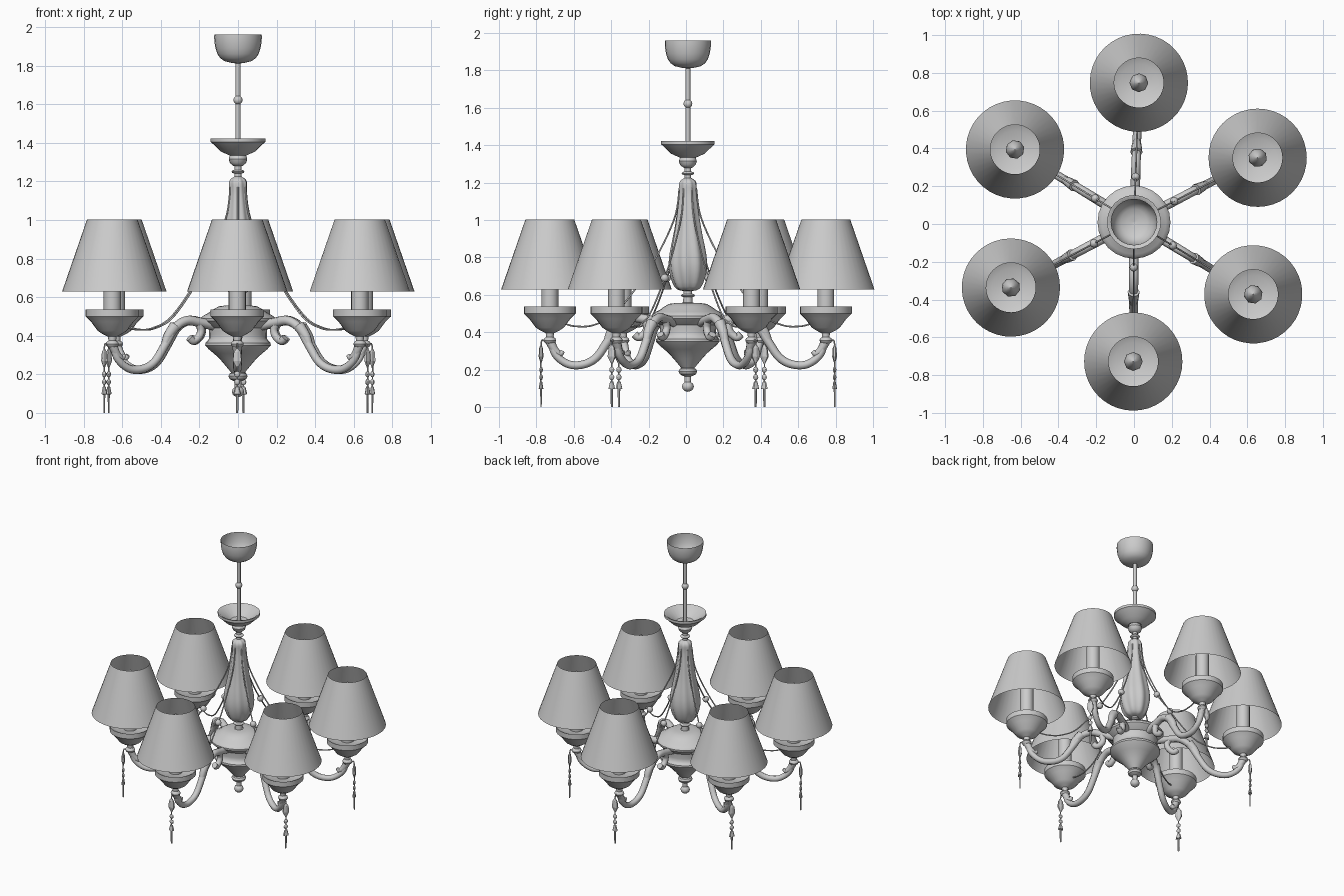
import bpy, math
from mathutils import Matrix, Vector

if "Cube" in bpy.data.objects:
    bpy.data.objects.remove(bpy.data.objects["Cube"])

CENTRE = Vector((0, 0.01, 0))
R = 0.738   # distance of every lamp from the column
DROP = 0.785  # distance of every crystal drop


def smooth_path(pts, steps):
    """Catmull-Rom points through a short list of control points."""
    p = [Vector(q) for q in pts]
    p = [p[0]] + p + [p[-1]]
    out = []
    for a, b, c, d in zip(p, p[1:], p[2:], p[3:]):
        for i in range(steps):
            t = i / steps
            out.append(b + (c - a) * t / 2 + (a * 2 - b * 5 + c * 4 - d) * t * t / 2
                       + (b * 3 - a - c * 3 + d) * t ** 3 / 2)
    return out + [p[-1]]


def lathe(name, profile, seg=24, x=0, squash=1, steps=1, lobes=0, angle=35):
    """Surface of revolution around the vertical line at local x, optionally fluted."""
    verts, faces = [], []
    pts = smooth_path(profile, steps)
    for k, (r, z) in enumerate(pts):
        for i in range(seg):
            a = math.tau * i / seg
            q = max(r, 0.0005)
            if lobes:
                q *= 1 + 0.05 * math.cos(lobes * a + 5 * k / len(pts))
            verts.append((x + squash * q * math.cos(a), q * math.sin(a), z))
    for k in range(len(pts) - 1):
        for i in range(seg):
            j = (i + 1) % seg
            faces.append((k * seg + i, k * seg + j, k * seg + seg + j, k * seg + seg + i))
    me = bpy.data.meshes.new(name)
    me.from_pydata(verts, [], faces)
    me.shade_smooth()
    me.set_sharp_from_angle(angle=math.radians(angle))
    return me


def bead(name, r, z, x=0, h=None, seg=12, squash=1):
    """Rounded bead of radius r and half height h."""
    h = h or r
    arc = [math.pi * i / 6 for i in range(7)]
    return lathe(name, [(r * math.sin(t), z - h * math.cos(t)) for t in arc], seg, x, squash)


def tube(name, points, depth, taper=1):
    """Round tube in the local xz plane, tapering to its end."""
    cu = bpy.data.curves.new(name, 'CURVE')
    cu.dimensions = '3D'
    cu.bevel_depth = depth
    cu.bevel_resolution = 2
    cu.use_fill_caps = True
    path = smooth_path(points, 6)
    sp = cu.splines.new('POLY')
    sp.points.add(len(path) - 1)
    for i, (pt, (r, z)) in enumerate(zip(sp.points, path)):
        pt.co = (r, 0, z, 1)
        pt.radius = 1 + (taper - 1) * i / (len(path) - 1)
    return cu


def place(data, angles=(0,)):
    """One object of the part for every given angle around the column."""
    for n, a in enumerate(angles, 1):
        ob = bpy.data.objects.new(data.name if len(angles) == 1 else f"{data.name}_{n}", data)
        bpy.context.collection.objects.link(ob)
        ob.matrix_world = Matrix.Translation(CENTRE) @ Matrix.Rotation(a, 4, 'Z')


# Central column: finial, bowl, fluted stem, upper dish
place(bead("finial", .032, .11, h=.028))
place(bead("finial_collar", .05, .19, h=.028))
place(lathe("column_core", [(.017, .1), (.017, .25)], 12))
place(lathe("lower_bowl", [(.036, .21), (.1, .285), (.17, .35), (.15, .385), (.152, .44)], steps=3))
place(lathe("bowl_lid", [(.152, .44), (.192, .475), (.185, .5), (.15, .52), (.1, .552), (.03, .558)], steps=2))
place(lathe("stem_neck", [(.026, .55), (.022, .64)], 16))
place(bead("stem_collar", .038, .597, h=.012))
place(lathe("vase_stem", [(.02, .62), (.07, .645), (.1, .77), (.068, .97), (.047, 1.13), (.045, 1.2), (.018, 1.225)],
            48, steps=4, lobes=8, angle=50))
place(lathe("upper_neck", [(.018, 1.22), (.018, 1.3)], 12))
place(bead("upper_collar", .034, 1.25, h=.012))
place(bead("upper_knob", .048, 1.315, h=.04, seg=20))
place(lathe("upper_dish", [(.045, 1.335), (.09, 1.355), (.133, 1.397), (.143, 1.405), (.143, 1.423),
                           (.13, 1.42), (.06, 1.36), (0, 1.355)]))
# Hanging rod, its bead and the open ceiling cup
place(lathe("hanging_rod", [(.013, 1.35), (.013, 1.825)], 12))
place(bead("rod_bead", .024, 1.622))
place(lathe("ceiling_cup", [(0, 1.81), (.07, 1.823), (.107, 1.86), (.122, 1.92), (.123, 1.96)], steps=2))

# Six arms, slightly uneven as in the plan view
SIX = [math.radians(a) for a in (88, 27.5, -31.2, -90.3, -152, 148.6)]
place(tube("arm", [(.13, .45), (.22, .468), (.3, .478), (.37, .44), (.43, .35), (.49, .265), (.56, .228),
                   (.64, .23), (.71, .285), (.738, .38)], .026, .75), SIX)
place(tube("arm_scroll", [(.235, .47), (.218, .43), (.23, .395), (.262, .373), (.285, .39)], .021), SIX)
place(tube("arm_leaf", [(.37, .45), (.41, .4), (.435, .345), (.455, .325)], .032, .4), SIX)
place(tube("outer_leaf", [(.74, .36), (.715, .31), (.685, .285), (.668, .3)], .027, .4), SIX)

# Lamp: cup, drip dish, candle, bulb and shade
place(bead("cup_bead", .034, .357, R, .022), SIX)
place(lathe("drip_dish", [(.02, .375), (.022, .395), (.052, .41), (.075, .425), (.11, .472), (.139, .5),
                          (.139, .537), (.1, .518), (0, .51)], 24, R), SIX)
place(lathe("candle_tube", [(.045, .505), (.045, .77), (0, .775)], 16, R), SIX)
place(lathe("bulb", [(.025, .77), (.05, .84), (.028, .915), (0, .95)], 8, R, steps=2, angle=60), SIX)
place(lathe("lamp_shade", [(.26, .63), (.131, 1.002)], 40, R), SIX)

# Garland from the stem to the dish, with a bead
place(tube("garland", [(.045, 1.17), (.075, 1), (.2, .75), (.38, .51), (.5, .44), (.6, .432), (.67, .45)], .0045), SIX)
place(bead("garland_bead", .022, .69, .24), SIX)

# Crystal drop
place(tube("pendant_hook", [(.745, .335), (.765, .352), (DROP, .335), (DROP, .1)], .004), SIX)
place(lathe("pendant_crystal", [(0, .225), (.026, .27), (.02, .315), (0, .34)], 6, DROP, .5, angle=15), SIX)
for name, z in (("pendant_bead_upper", .2), ("pendant_bead_lower", .16)):
    place(bead(name, .016, z, DROP, seg=8, squash=.6), SIX)
place(lathe("pendant_bell", [(0, .095), (.021, .097), (.011, .135), (0, .14)], 8, DROP, .6), SIX)
place(lathe("pendant_spike", [(.006, 0), (.008, .1)], 6, DROP, .6), SIX)
